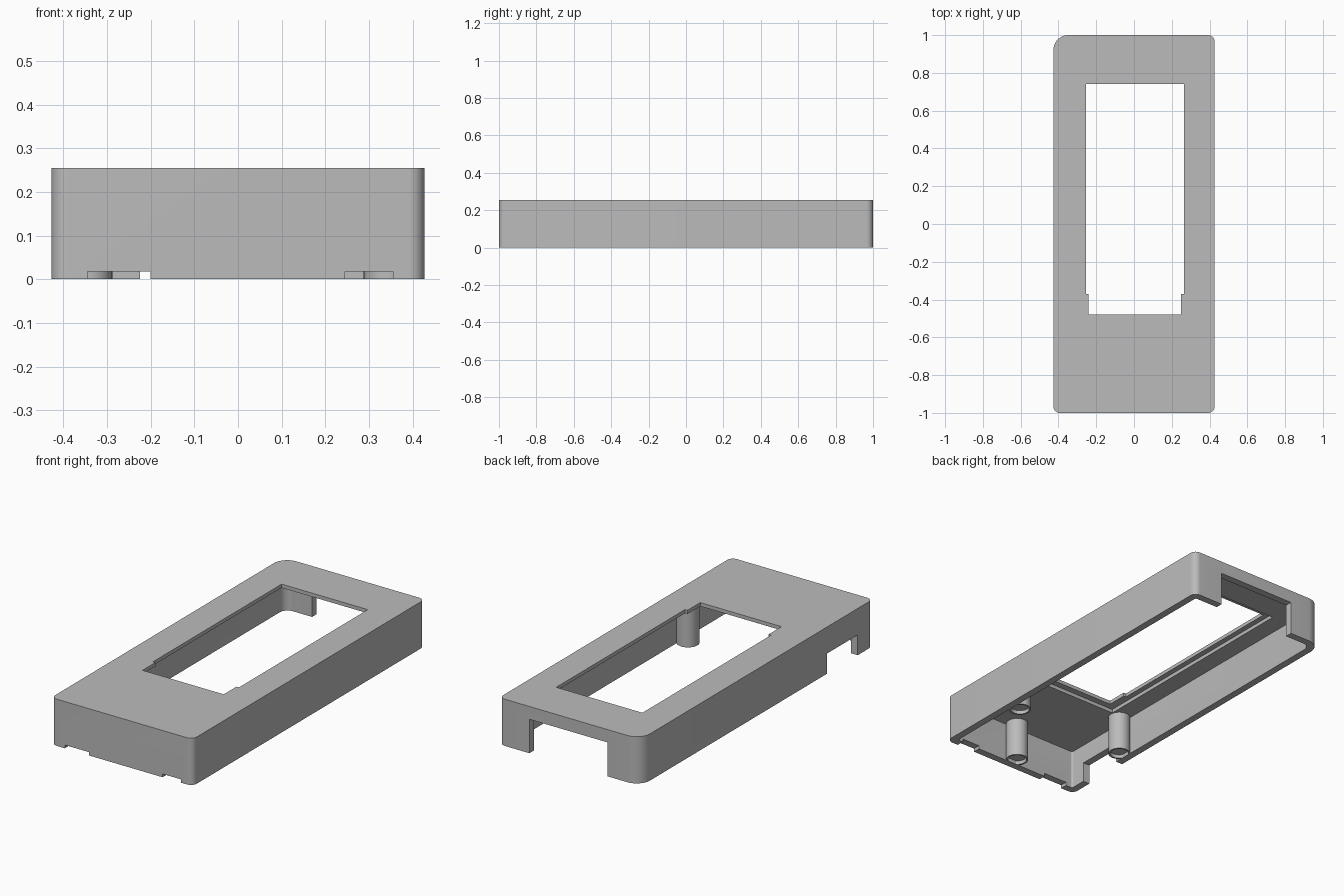
import bpy, bmesh, math

cube = bpy.data.objects.get("Cube")
if cube:
    bpy.data.objects.remove(cube, do_unlink=True)

grey = bpy.data.materials.new("plain_grey")
grey.use_nodes = True
colour = (0.5, 0.5, 0.5, 1)
grey.diffuse_color = colour
grey.node_tree.nodes["Principled BSDF"].inputs["Base Color"].default_value = colour


def prism(name, outline, z0, z1):
    """Extrude a counter-clockwise outline from z0 to z1."""
    bm = bmesh.new()
    face = bm.faces.new([bm.verts.new((x, y, z0)) for x, y in outline])
    grown = bmesh.ops.extrude_face_region(bm, geom=[face])["geom"]
    for v in grown:
        if isinstance(v, bmesh.types.BMVert):
            v.co.z = z1
    bmesh.ops.recalc_face_normals(bm, faces=bm.faces)
    mesh = bpy.data.meshes.new(name)
    bm.to_mesh(mesh)
    bm.free()
    mesh.materials.append(grey)
    obj = bpy.data.objects.new(name, mesh)
    bpy.context.collection.objects.link(obj)
    return obj


def rounded(x, y, radii, steps=10):
    """Rectangle of half sizes x, y; radii run from the +x +y corner."""
    points = []
    for i, (r, sx, sy) in enumerate(zip(radii, (1, -1, -1, 1), (1, 1, -1, -1))):
        for s in range(steps + 1):
            a = math.pi / 2 * (i + s / steps)
            points.append((sx * (x - r) + r * math.cos(a),
                           sy * (y - r) + r * math.sin(a)))
    return points


def rect(x0, x1, y0, y1):
    return [(x0, y0), (x1, y0), (x1, y1), (x0, y1)]


def circle(x, y, r, n=40):
    return [(x + r * math.cos(2 * math.pi * i / n),
             y + r * math.sin(2 * math.pi * i / n)) for i in range(n)]


def activate(obj):
    bpy.ops.object.select_all(action="DESELECT")
    obj.select_set(True)
    bpy.context.view_layer.objects.active = obj


def cut(obj, outline, z0, z1):
    cutter = prism("cutter", outline, z0, z1)
    cutter.hide_render = True
    mod = obj.modifiers.new("cut", "BOOLEAN")
    mod.operation = "DIFFERENCE"
    mod.solver = "EXACT"
    mod.object = cutter
    activate(obj)
    bpy.ops.object.modifier_apply(modifier=mod.name)
    bpy.data.objects.remove(cutter, do_unlink=True)


def smooth(obj):
    activate(obj)
    bpy.ops.object.shade_smooth_by_angle(angle=math.radians(30))


# Outer shell, hollow from below
HEIGHT, CEILING, WALL = 0.255, 0.215, 0.04
W, L = 0.427, 1.0
shell = prism("cover_shell", rounded(W, L, (0.035, 0.08, 0.035, 0.035)), 0, HEIGHT)
cut(shell, rounded(W - WALL, L - WALL, (0.01, 0.045, 0.01, 0.01)), -0.1, CEILING)

# Display recess under the top, and the stepped window through it
cut(shell, rect(-0.285, 0.29, -0.515, 0.78), 0.1, 0.235)
window = [(-0.24, -0.48), (0.25, -0.48), (0.25, -0.37), (0.265, -0.37),
          (0.265, 0.74), (-0.255, 0.74), (-0.255, -0.37), (-0.24, -0.37)]
cut(shell, window, 0.1, 0.4)

# Back opening, side cable opening and the two shallow front notches
cut(shell, rect(-0.225, 0.245, 0.9, 1.1), -0.1, 0.185)
cut(shell, rect(-0.5, -0.37, -0.87, -0.605), -0.1, 0.11)
for x0, x1 in ((-0.345, -0.2), (0.245, 0.355)):
    cut(shell, rect(x0, x1, -1.1, -0.94), -0.1, 0.018)
smooth(shell)

# Mounting posts with shallow sockets
for name, x, y in (("left_post", 0.345, -0.51), ("right_post", -0.345, -0.53),
                   ("front_post", 0.02, -0.92)):
    post = prism(name, circle(x, y, 0.057), 0, CEILING + 0.01)
    cut(post, circle(x, y, 0.048), -0.1, 0.02)
    smooth(post)
